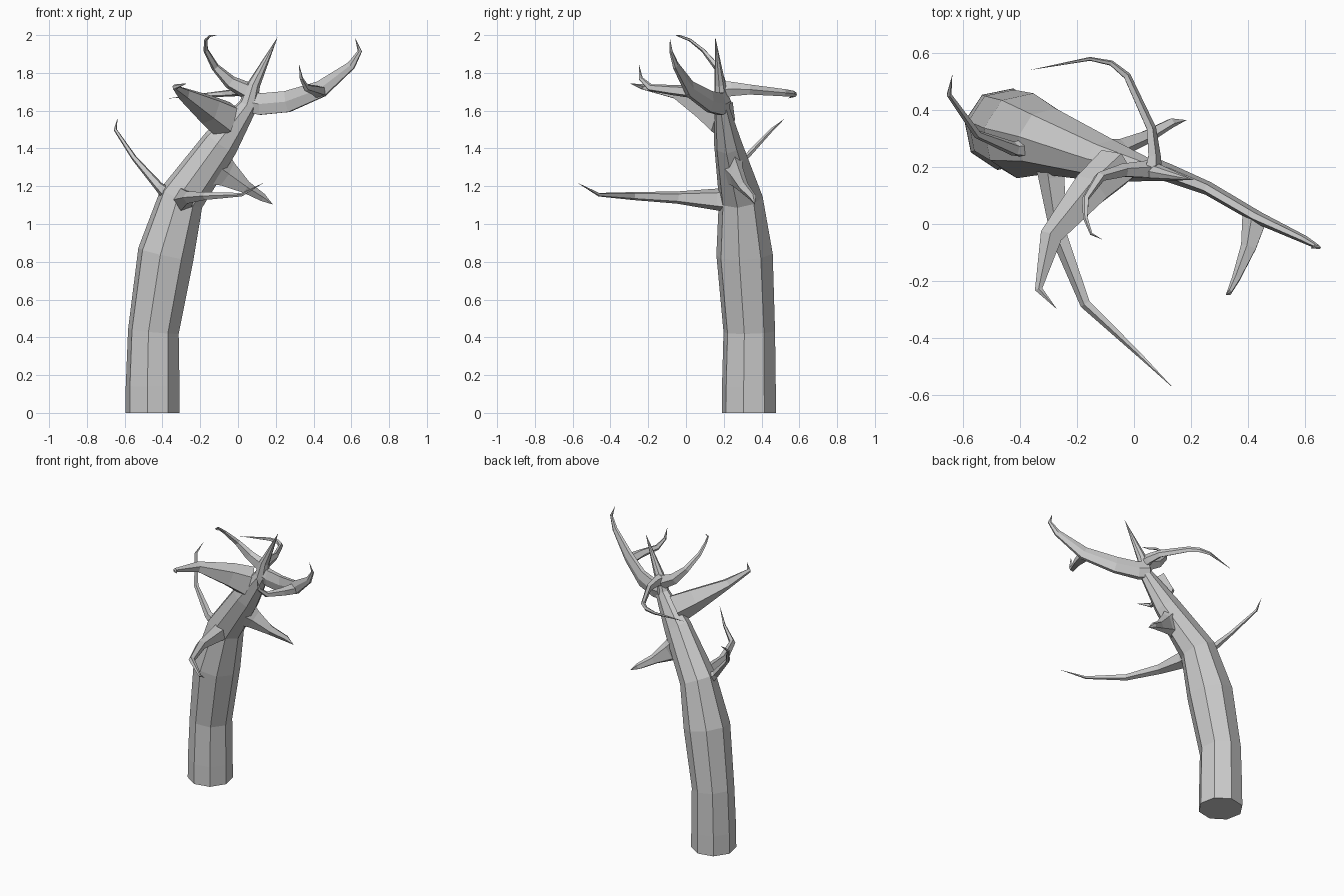
import bpy, bmesh, math
from mathutils import Vector


def limb(name, pts, sides=5, phase=0.0, side_ref=None):
    """Tapered low-poly tube. pts: (x, y, z, side radius, vertical radius); ends in a point."""
    bm = bmesh.new()
    cs = [Vector(p[:3]) for p in pts]
    rings, s = [], None
    for i, p in enumerate(pts[:-1]):
        t = (cs[i + 1] - cs[i]).normalized()
        if i:
            t = (t + (cs[i] - cs[i - 1]).normalized()).normalized()
        if s is None:
            s = side_ref if side_ref else t.cross(Vector((0, 0, 1)))
        s = (s - t * s.dot(t)).normalized()
        u = t.cross(s)
        ring = []
        for k in range(sides):
            a = phase + 2 * math.pi * k / sides
            ring.append(bm.verts.new(cs[i] + s * math.cos(a) * p[3] + u * math.sin(a) * p[4]))
        rings.append(ring)
    for a, b in zip(rings, rings[1:]):
        for k in range(sides):
            j = (k + 1) % sides
            bm.faces.new((a[k], a[j], b[j], b[k]))
    tip = bm.verts.new(cs[-1])
    for k in range(sides):
        bm.faces.new((rings[-1][k], rings[-1][(k + 1) % sides], tip))
    bm.faces.new(rings[0][::-1])
    bmesh.ops.recalc_face_normals(bm, faces=bm.faces)
    me = bpy.data.meshes.new(name)
    bm.to_mesh(me)
    bm.free()
    ob = bpy.data.objects.new(name, me)
    bpy.context.collection.objects.link(ob)
    return ob


# Leaning eight-sided trunk with a pointed top
limb("trunk", [
    (-0.452, 0.333, 0, .146, .146), (-0.452, 0.333, 0.14, .145, .145),
    (-0.448, 0.335, 0.43, .137, .139), (-0.382, 0.31, 0.84, .152, .152),
    (-0.298, 0.29, 1.14, .122, .118), (-0.09, 0.222, 1.43, .098, .075),
    (0.055, 0.188, 1.63, .05, .038), (0.085, 0.18, 1.74, .034, .03),
    (0.21, 0.155, 1.99, 0, 0)],
    sides=8, phase=math.radians(-11), side_ref=Vector((1, 0, 0)))

# Crown branches
limb("right_branch", [
    (0.05, 0.2, 1.65, .04, .065), (0.12, 0.18, 1.635, .032, .066),
    (0.26, 0.125, 1.648, .024, .065), (0.44, 0.02, 1.715, .022, .05),
    (0.6, -0.055, 1.84, .014, .025), (0.645, -0.08, 1.915, .008, .013),
    (0.62, -0.085, 1.985, 0, 0)], sides=6)
limb("right_twig", [
    (0.43, 0.03, 1.70, .05, .035), (0.405, -0.08, 1.71, .03, .028),
    (0.36, -0.19, 1.722, .016, .02), (0.335, -0.24, 1.77, .009, .012),
    (0.322, -0.25, 1.85, 0, 0)])
limb("left_crown_branch", [
    (0.06, 0.19, 1.70, .035, .05), (-0.04, 0.187, 1.75, .025, .038),
    (-0.12, 0.165, 1.83, .018, .022), (-0.17, 0.09, 1.92, .01, .014),
    (-0.17, 0.02, 1.975, .008, .009), (-0.15, -0.035, 1.995, .006, .005),
    (-0.11, -0.055, 2.0, 0, 0)])
limb("rear_crown_branch", [
    (0.065, 0.18, 1.71, .035, .05), (0.07, 0.24, 1.715, .024, .04),
    (0.06, 0.335, 1.712, .018, .028), (-0.025, 0.52, 1.695, .014, .02),
    (-0.08, 0.565, 1.69, .01, .017), (-0.155, 0.58, 1.685, .007, .012),
    (-0.37, 0.54, 1.665, 0, 0)])
limb("front_crown_branch", [
    (-0.06, 0.2, 1.55, .08, .11), (-0.15, 0.12, 1.605, .07, .085),
    (-0.29, -0.045, 1.69, .042, .035), (-0.335, -0.23, 1.725, .014, .015),
    (-0.27, -0.3, 1.745, 0, 0)])

# Lower branches
limb("front_lower_branch", [
    (-0.29, 0.27, 1.13, .07, .075), (-0.285, 0.16, 1.13, .05, .06),
    (-0.26, -0.045, 1.14, .032, .034), (-0.17, -0.28, 1.148, .02, .022),
    (0.02, -0.46, 1.155, .009, .01), (0.14, -0.578, 1.22, 0, 0)])
limb("left_lower_branch", [
    (-0.34, 0.27, 1.13, .045, .05), (-0.42, 0.263, 1.2, .026, .026),
    (-0.55, 0.315, 1.35, .015, .015), (-0.65, 0.455, 1.5, .009, .009),
    (-0.638, 0.525, 1.56, 0, 0)])
limb("rear_lower_branch", [
    (-0.13, 0.24, 1.31, .06, .12), (-0.06, 0.265, 1.265, .035, .075),
    (0.04, 0.305, 1.195, .026, .035), (0.13, 0.355, 1.14, .018, .022),
    (0.185, 0.365, 1.103, 0, 0)])
